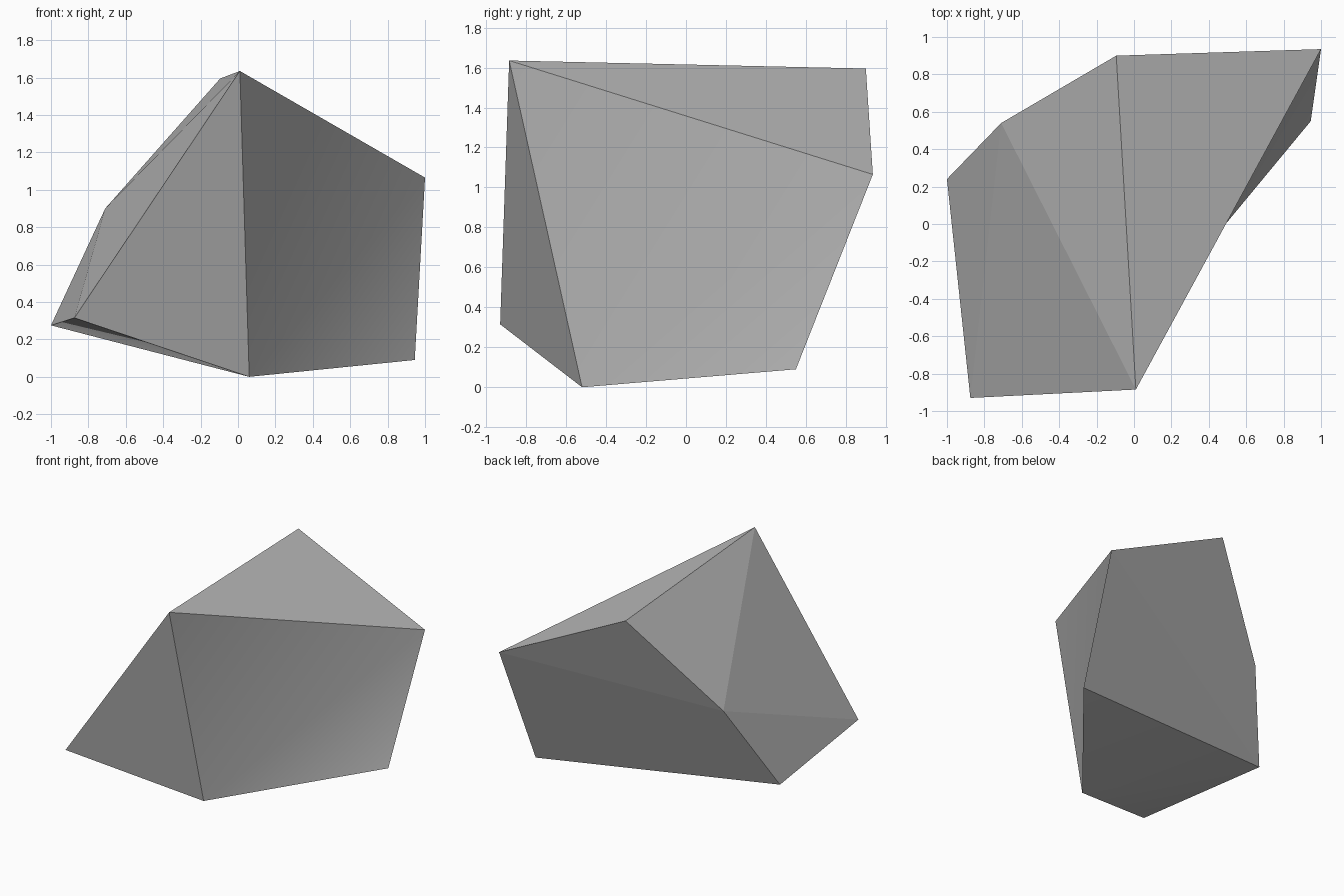
import bpy
import bmesh

cube = bpy.data.objects.get("Cube")
if cube:
    bpy.data.objects.remove(cube, do_unlink=True)

# Single stone colour
stone = bpy.data.materials.new("stone_grey")
stone.use_nodes = True
colour = (0.5, 0.5, 0.5, 1.0)
stone.diffuse_color = colour
shader = next(n for n in stone.node_tree.nodes if n.type == "BSDF_PRINCIPLED")
shader.inputs["Base Color"].default_value = colour
shader.inputs["Roughness"].default_value = 0.9

# Corners of the boulder
corners = {
    "peak_front": (0.01, -0.885, 1.635),
    "peak_back": (-0.095, 0.90, 1.595),
    "shoulder": (1.0, 0.935, 1.065),
    "heel": (0.945, 0.55, 0.09),
    "toe": (0.06, -0.52, 0.0),
    "nose": (-0.875, -0.93, 0.315),
    "tail": (-1.0, 0.24, 0.275),
    "hip": (-0.71, 0.54, 0.90),
}

# Facets; the flank and the underside are softly creased pairs
flat_facets = [
    ("peak_front", "shoulder", "peak_back"),
    ("peak_front", "toe", "nose"),
    ("peak_front", "peak_back", "hip"),
    ("peak_front", "hip", "nose"),
    ("hip", "tail", "nose"),
    ("peak_back", "shoulder", "hip"),
    ("shoulder", "heel", "tail"),
    ("shoulder", "tail", "hip"),
]
soft_facets = [
    ("peak_front", "toe", "shoulder"),
    ("toe", "heel", "shoulder"),
    ("toe", "nose", "tail"),
    ("toe", "tail", "heel"),
]

bm = bmesh.new()
verts = {name: bm.verts.new(co) for name, co in corners.items()}
for facets, smooth in ((flat_facets, False), (soft_facets, True)):
    for names in facets:
        face = bm.faces.new([verts[n] for n in names])
        face.smooth = smooth
bmesh.ops.recalc_face_normals(bm, faces=bm.faces)

# Keep every strong ridge crisp
for edge in bm.edges:
    edge.smooth = edge.calc_face_angle(0.0) < 0.5

mesh = bpy.data.meshes.new("boulder")
bm.to_mesh(mesh)
bm.free()
mesh.materials.append(stone)
boulder = bpy.data.objects.new("boulder", mesh)
bpy.context.collection.objects.link(boulder)
